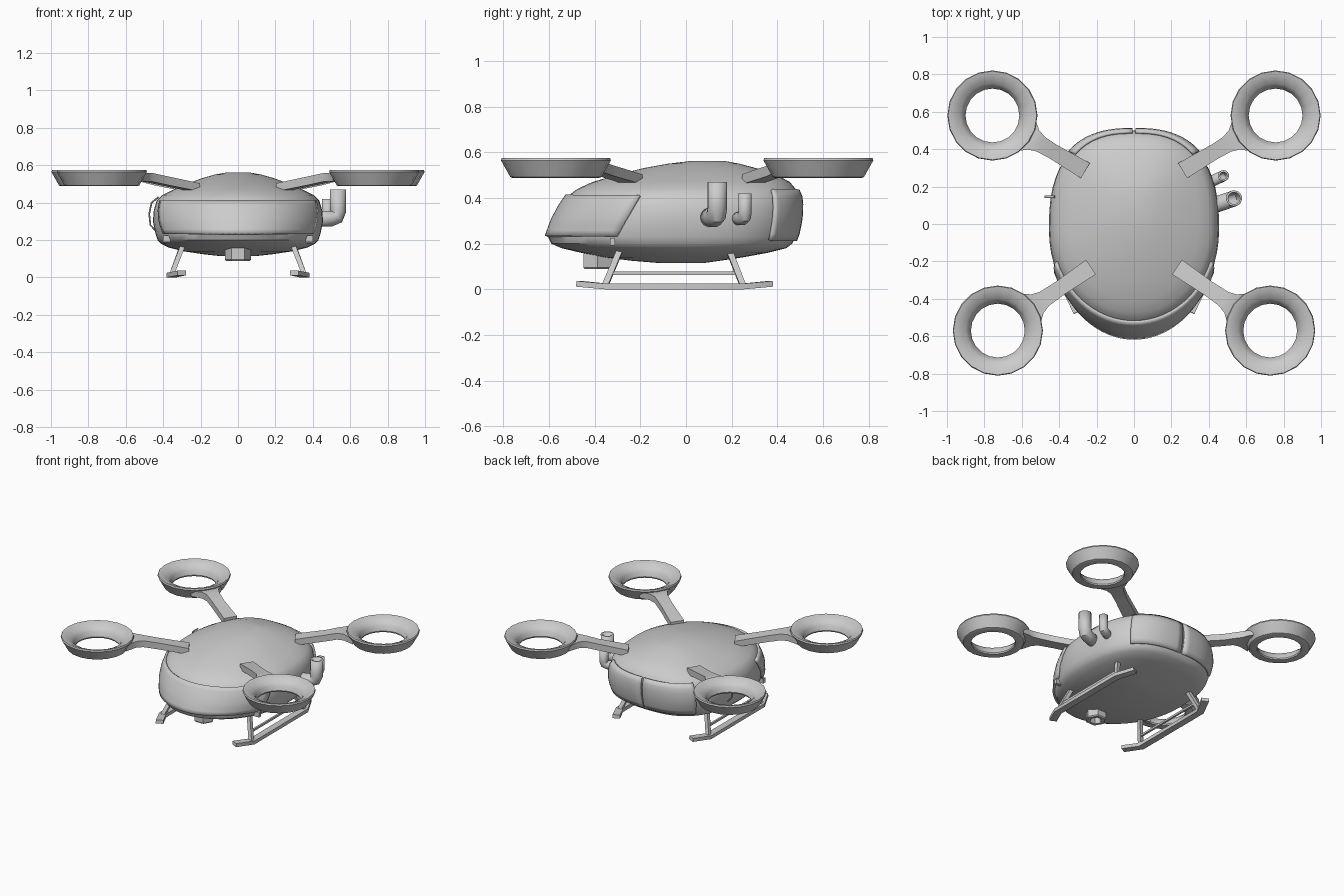
import bpy, bmesh
from math import pi, sin, cos, copysign, radians
from mathutils import Vector as V

if "Cube" in bpy.data.objects:
    bpy.data.objects.remove(bpy.data.objects["Cube"])

# Hull sections: z, half width, front y, back y, centre y
HULL = [(.115, .10, -.12, .08, -.02), (.125, .19, -.24, .15, -.03), (.14, .29, -.36, .25, -.03),
        (.16, .37, -.46, .36, -.03), (.18, .41, -.545, .44, -.03), (.20, .43, -.59, .465, -.03),
        (.23, .44, -.605, .48, -.03), (.30, .455, -.58, .495, -.03), (.36, .45, -.548, .50, -.03),
        (.41, .435, -.515, .495, -.03), (.44, .405, -.475, .48, -.02), (.47, .345, -.41, .455, 0),
        (.50, .275, -.31, .40, .02), (.53, .195, -.19, .31, .05), (.55, .125, -.08, .235, .07),
        (.562, .06, .02, .17, .09)]


def finish(name, bm, angle=35):
    bmesh.ops.recalc_face_normals(bm, faces=bm.faces)
    me = bpy.data.meshes.new(name)
    bm.to_mesh(me)
    bm.free()
    ob = bpy.data.objects.new(name, me)
    bpy.context.collection.objects.link(ob)
    bpy.ops.object.select_all(action='DESELECT')
    ob.select_set(True)
    bpy.context.view_layer.objects.active = ob
    bpy.ops.object.shade_smooth_by_angle(angle=radians(angle))
    return ob


def loft(name, rings, cap=True, closed=True, loop=False, angle=35):
    """Skin a list of equal-length point rings."""
    bm = bmesh.new()
    vs = [[bm.verts.new(p) for p in r] for r in rings]
    n = len(vs[0])
    pairs = list(zip(vs, vs[1:])) + ([(vs[-1], vs[0])] if loop else [])
    for a, b in pairs:
        for i in range(n if closed else n - 1):
            j = (i + 1) % n
            bm.faces.new((a[i], a[j], b[j], b[i]))
    if cap:
        bm.faces.new(vs[0])
        bm.faces.new(vs[-1])
    return finish(name, bm, angle)


def sweep(name, pts, w, h, sides=4, up=(0, 0, 1), cap=True):
    """Sweep a box (4 sides) or round section along a path."""
    pts = [V(p) for p in pts]
    rings = []
    for i, p in enumerate(pts):
        d = V()
        if i:
            d += (p - pts[i - 1]).normalized()
        if i < len(pts) - 1:
            d += (pts[i + 1] - p).normalized()
        d.normalize()
        side = d.cross(V(up)).normalized()
        top = side.cross(d)
        k = 2 ** .5 if sides == 4 else 1
        rings.append([p + side * w * k * cos(2 * pi * (j + .5) / sides)
                      + top * h * k * sin(2 * pi * (j + .5) / sides) for j in range(sides)])
    return loft(name, rings, cap)


def revolve(name, profile, centre, sides, angle=35):
    c = V(centre)
    rings = [[c + V((r * cos(2 * pi * j / sides), r * sin(2 * pi * j / sides), z))
              for j in range(sides)] for r, z in profile]
    return loft(name, rings, cap=False, loop=True, angle=angle)


def hull_point(t, row, off=0):
    z, a, y0, y1, yc = row
    c, s = cos(t), sin(t)
    e = 2 / 2.6 if s > 0 else 1
    b = y1 - yc if s > 0 else yc - y0
    d = V((a * copysign(abs(c) ** e, c), b * copysign(abs(s) ** e, s), 0))
    return V((0, yc, z)) + d + d.normalized() * off


def hull_row(z):
    for a, b in zip(HULL, HULL[1:]):
        if a[0] <= z <= b[0]:
            f = (z - a[0]) / (b[0] - a[0])
            return [p + (q - p) * f for p, q in zip(a, b)]


def panel(name, z0, z1, edges, off=.007, nz=7, nt=28):
    """Thin plate following the hull; edges(f) gives its angular limits."""
    rings = []
    for i in range(nz + 1):
        row = hull_row(z0 + (z1 - z0) * i / nz)
        ta, tb = edges(i / nz)
        rings.append([hull_point(ta + (tb - ta) * j / nt, row, off) for j in range(nt + 1)])
    ob = loft(name, rings, cap=False, closed=False)
    m = ob.modifiers.new('thickness', 'SOLIDIFY')
    m.thickness, m.offset = .016, 0
    return ob


# Cabin shell
loft('cabin_body', [[hull_point(2 * pi * j / 56, r) for j in range(56)] for r in HULL])

# Windshield and rear doors
panel('windshield', .232, .41, lambda f: (-.484 + .13 * f, -pi + .484 - .13 * f))
panel('rear_door_right', .215, .435, lambda f: (.80, pi / 2 - .006), nt=14)
panel('rear_door_left', .215, .435, lambda f: (pi / 2 + .006, pi - .80), nt=14)

RING = [(.237, .575), (.241, .565), (.20, .492), (.19, .488), (.147, .488), (.144, .497),
        (.155, .53), (.172, .55), (.215, .571)]

for s, sn in ((1, 'right'), (-1, 'left')):
    for fn, inner, hub in (('front', (.23, -.23), (.728, -.57)), ('rear', (.26, .285), (.757, .58))):
        # Rotor duct
        revolve(f'{fn}_{sn}_duct', RING, (s * hub[0], hub[1], 0), 20)
        # Arm flaring into the duct
        a, b = V((s * inner[0], inner[1], 0)), V((s * hub[0], hub[1], 0))
        d = (b - a).normalized()
        n = V((-d.y, d.x, 0))
        L = (b - a).length
        rings = []
        for r, w, z, h in ((L, .047, .482, .022), (L - .2, .041, .517, .023), (.30, .045, .535, .023),
                           (.255, .06, .537, .023), (.225, .085, .535, .021), (.19, .11, .53, .019)):
            p = b - d * r
            rings.append([p + n * w * u + V((0, 0, z + h * v))
                          for u, v in ((-1, -1), (1, -1), (1, 1), (-1, 1))])
        loft(f'{fn}_{sn}_arm', rings)
    # Landing skid, struts and brace
    sweep(f'{sn}_skid', [(s * .30, -.47, .024), (s * .358, -.35, .0125),
                         (s * .358, .25, .0125), (s * .30, .37, .024)], .025, .0125)
    sweep(f'{sn}_front_strut', [(s * .295, -.29, .17), (s * .355, -.355, .015)], .013, .013, up=(0, 1, 0))
    sweep(f'{sn}_rear_strut', [(s * .295, .185, .18), (s * .355, .25, .015)], .013, .013, up=(0, 1, 0))
    sweep(f'{sn}_brace', [(s * .333, -.335, .07), (s * .333, .225, .07)], .007, .007)
    # Small corner lamp
    sweep(f'{sn}_corner_lamp', [(s * .36, -.322, .208), (s * .402, -.322, .208)], .012, .017)

# Exhaust pipes on the right
for name, r, pts in (
        ('large_exhaust', .043, [(.40, .09, .315), (.495, .123, .315), (.525, .133, .325),
                                 (.535, .137, .355), (.535, .137, .47)]),
        ('small_exhaust', .030, [(.39, .215, .31), (.455, .247, .31), (.473, .255, .318),
                                 (.478, .258, .338), (.478, .258, .42)])):
    flat = V((pts[-1][0] - pts[0][0], pts[-1][1] - pts[0][1], 0)).normalized()
    ob = sweep(name, pts, r, r, 14, up=flat.cross(V((0, 0, 1))), cap=False)
    m = ob.modifiers.new('wall', 'SOLIDIFY')
    m.thickness, m.offset = .011, -1

# Grab handle on the left
sweep('side_handle', [(-.425, .145, .43), (-.462, .145, .40), (-.475, .145, .34),
                      (-.468, .145, .28), (-.44, .145, .25)], .005, .007, 8, up=(0, 1, 0))

# Hexagonal belly lamp
revolve('belly_lamp', [(.07, .16), (.07, .095), (.064, .088), (.042, .088), (.036, .10), (.036, .16)],
        (0, -.388, 0), 6)
